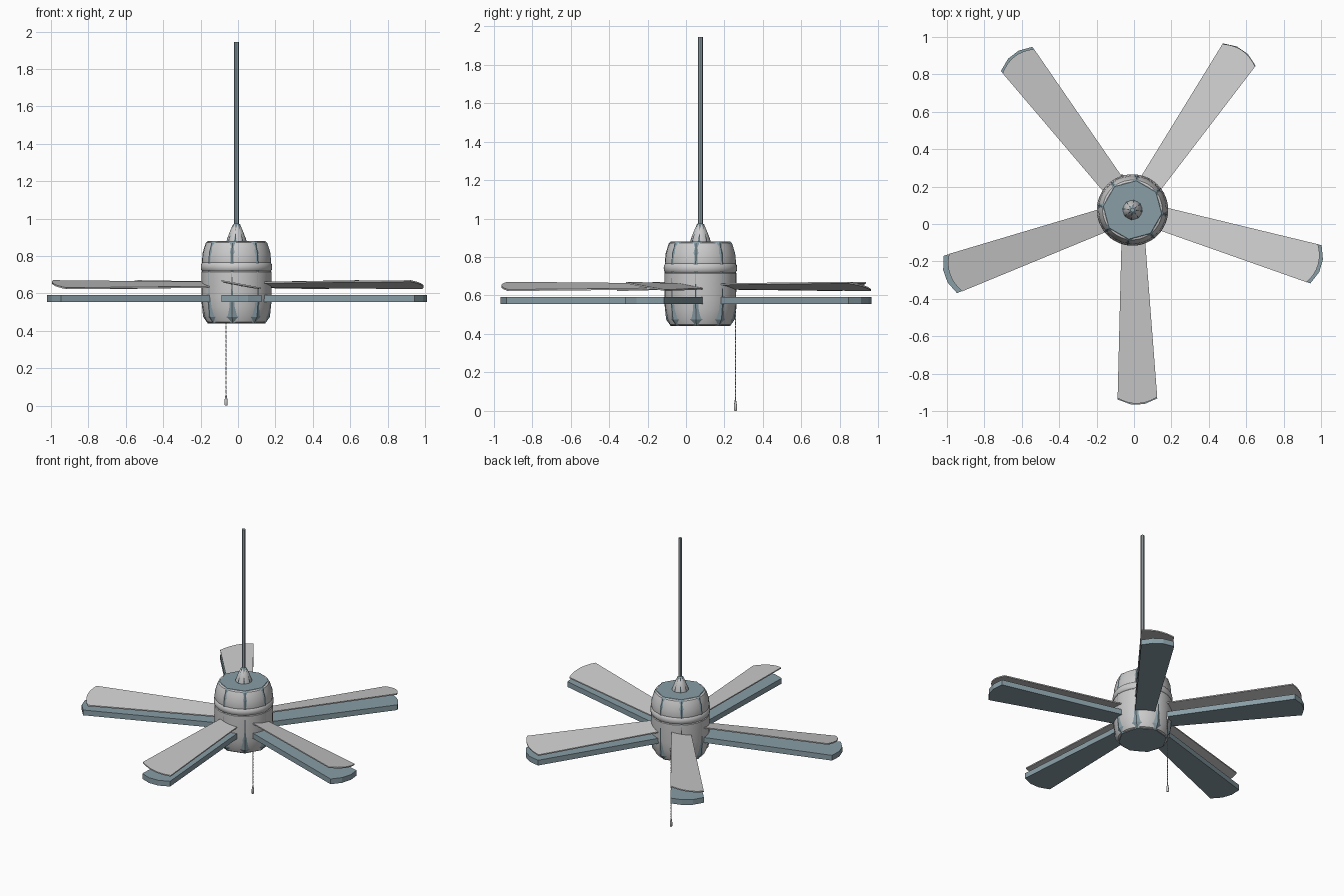
import bpy, bmesh, math
from mathutils import Matrix, Vector

if "Cube" in bpy.data.objects:
    bpy.data.objects.remove(bpy.data.objects["Cube"])

CX, CY = -0.008, 0.075
slate = bpy.data.materials.new("slate")
slate.diffuse_color = (0.25, 0.34, 0.38, 1)
slate.use_nodes = True
slate.node_tree.nodes["Principled BSDF"].inputs["Base Color"].default_value = slate.diffuse_color


def finish(name, bm, mat=None, smooth=None, loc=(CX, CY, 0)):
    bmesh.ops.recalc_face_normals(bm, faces=bm.faces)
    me = bpy.data.meshes.new(name)
    bm.to_mesh(me)
    bm.free()
    ob = bpy.data.objects.new(name, me)
    ob.location = loc
    bpy.context.collection.objects.link(ob)
    if mat:
        me.materials.append(mat)
    if smooth:
        bpy.ops.object.select_all(action='DESELECT')
        ob.select_set(True)
        bpy.context.view_layer.objects.active = ob
        bpy.ops.object.shade_smooth_by_angle(angle=math.radians(smooth))
    return ob


def lathe(name, profile, sides, phase=0.0, **kw):
    # stack of (radius, height) rings, closed top and bottom
    bm = bmesh.new()
    rings = []
    for r, z in profile:
        rings.append([bm.verts.new((r * math.cos(phase + math.tau * i / sides),
                                    r * math.sin(phase + math.tau * i / sides), z))
                      for i in range(sides)])
    for a, b in zip(rings, rings[1:]):
        for i in range(sides):
            j = (i + 1) % sides
            bm.faces.new((a[i], a[j], b[j], b[i]))
    bm.faces.new(rings[0][::-1])
    bm.faces.new(rings[-1])
    return finish(name, bm, **kw)


def blade(name, angle, tip, segs, z, thick, slope, **kw):
    # tapered plank with a curved outer end
    bm = bmesh.new()
    outline = [(0.14, -0.062)]
    for i in range(segs + 1):
        t = -1 + 2 * i / segs
        outline.append((tip - 0.032 * t * t, 0.106 * t))
    outline.append((0.14, 0.062))
    verts = [bm.verts.new((x, y, z - slope * y - thick / 2)) for x, y in outline]
    f = bm.faces.new(verts)
    ext = bmesh.ops.extrude_face_region(bm, geom=[f])
    bmesh.ops.translate(bm, vec=(0, 0, thick),
                        verts=[g for g in ext['geom'] if isinstance(g, bmesh.types.BMVert)])
    bm.transform(Matrix.Rotation(angle, 4, 'Z'))
    return finish(name, bm, **kw)


# smooth motor housing with a raised band
lathe("motor_housing", [
    (0.148, 0.443), (0.158, 0.448), (0.172, 0.48), (0.181, 0.53), (0.186, 0.58),
    (0.187, 0.715), (0.183, 0.72), (0.189, 0.727), (0.191, 0.742), (0.189, 0.757),
    (0.183, 0.765), (0.184, 0.772), (0.180, 0.81), (0.170, 0.85), (0.160, 0.872),
    (0.150, 0.877)], 48, smooth=35)

# faceted eight-sided shell
P8 = math.radians(37.5)
lathe("faceted_shell", [
    (0.155, 0.44), (0.180, 0.475), (0.188, 0.55), (0.187, 0.77), (0.182, 0.82),
    (0.166, 0.87), (0.157, 0.88)], 8, P8, mat=slate)

# bell-shaped collar and down rod, smooth and faceted layers
lathe("rod_collar", [(0.052, 0.87), (0.05, 0.89), (0.036, 0.93), (0.02, 0.965),
                     (0.012, 0.972)], 24, smooth=40)
lathe("faceted_collar", [(0.055, 0.875), (0.05, 0.895), (0.02, 0.968), (0.012, 0.975)],
      8, P8, mat=slate)
lathe("down_rod", [(0.0118, 0.95), (0.0118, 1.944)], 16, smooth=40)
lathe("faceted_rod", [(0.0125, 0.95), (0.0125, 1.945)], 8, P8, mat=slate)

# five pitched blades above five flat slabs
slab_tips = [1.055, 1.04, 1.05, 1.065, 1.043]
for k in range(5):
    a = math.radians(-16.5 + 72 * k)
    blade(f"blade_{k + 1}", a, 1.035, 8, 0.647, 0.008, 0.19)
    blade(f"blade_slab_{k + 1}", a, slab_tips[k], 3, 0.574, 0.037, 0, mat=slate)

# beaded pull chain
PX, PY = -0.064, 0.257
bm = bmesh.new()
for i in range(80):
    bmesh.ops.create_icosphere(bm, subdivisions=1, radius=0.0034,
                               matrix=Matrix.Translation((0, 0, 0.058 + i * 0.006)))
finish("pull_chain", bm, loc=(PX, PY, 0), smooth=60)

# pull chain weight and outlet
lathe("pull_weight", [(0.005, 0), (0.008, 0.004), (0.008, 0.03), (0.005, 0.046),
                      (0.003, 0.06)], 12, loc=(PX, PY, 0), smooth=40)
lathe("chain_outlet", [(0.005, 0.53), (0.007, 0.537), (0.007, 0.548), (0.004, 0.552)], 10,
      loc=(PX, PY, 0), smooth=40)
